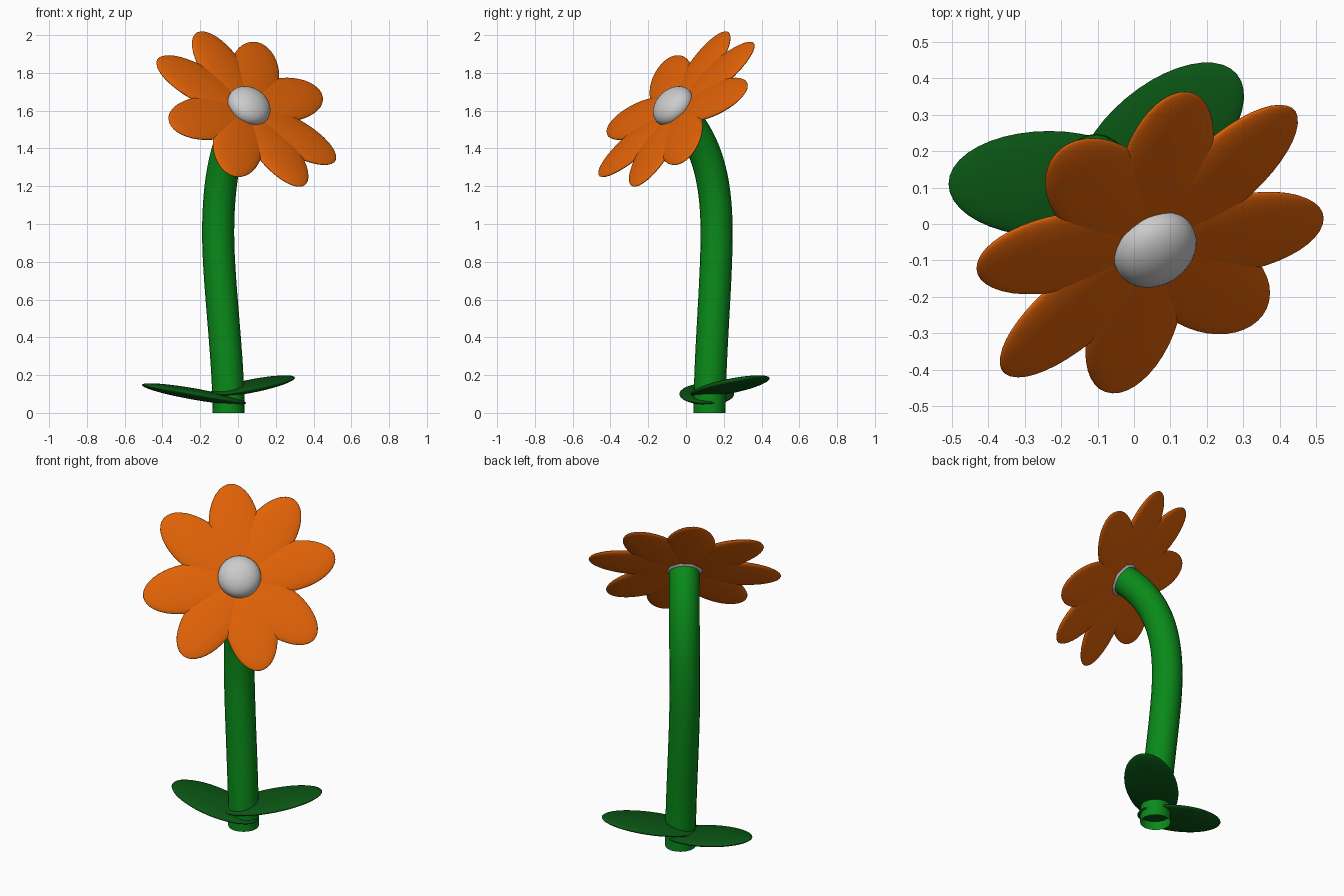
import bpy, math
from mathutils import Vector, Matrix

if "Cube" in bpy.data.objects:
    bpy.data.objects.remove(bpy.data.objects["Cube"])


def material(name, rgb):
    m = bpy.data.materials.new(name)
    m.diffuse_color = (*rgb, 1)
    m.use_nodes = True
    m.node_tree.nodes["Principled BSDF"].inputs["Base Color"].default_value = m.diffuse_color
    return m


orange = material("orange", (0.74, 0.12, 0.002))
stem_green = material("stem_green", (0.003, 0.25, 0.01))
leaf_green = material("leaf_green", (0.003, 0.09, 0.007))


def ellipsoid(name, center, along, normal, size, mat=None):
    """Smooth ellipsoid: size is (half length, half width, half thickness)."""
    bpy.ops.mesh.primitive_uv_sphere_add(segments=40, ring_count=20)
    ob = bpy.context.object
    ob.name = name
    z = Vector(normal).normalized()
    x = Vector(along)
    x = (x - z * x.dot(z)).normalized()
    y = z.cross(x)
    rot = Matrix((x, y, z)).transposed().to_4x4()
    ob.matrix_world = Matrix.Translation(center) @ rot @ Matrix.Diagonal((*size, 1))
    bpy.ops.object.shade_smooth()
    if mat:
        ob.data.materials.append(mat)
    return ob


# Flower head frame: facing direction, up and sideways directions in its plane
head = Vector((0.045, -0.05, 1.605))
face = Vector((0.43, -0.63, 0.645)).normalized()
up = (Vector((0, 0, 1)) - face * face.z).normalized()
side = up.cross(face)

# Petals, clockwise from the top as seen from the front of the flower
for i, degrees in enumerate((-6, 33, 76, 130, 167, 214, 258, 309)):
    a = math.radians(degrees)
    out = up * math.cos(a) + side * math.sin(a)
    ellipsoid(f"petal_{i + 1}", head + out * 0.285, out, face, (0.26, 0.142, 0.027), orange)

# Flower centre
ellipsoid("flower_center", head + face * 0.03, up, face, (0.12, 0.12, 0.08))

# Stem: open tube through three bezier points, starting vertical
curve = bpy.data.curves.new("stem", "CURVE")
curve.dimensions = "3D"
curve.bevel_depth = 0.085
curve.bevel_resolution = 8
curve.resolution_u = 24
spline = curve.splines.new("BEZIER")
path = [((-0.05, 0.125, 0), (0, 0, 0.3)),
        ((-0.105, 0.162, 0.95), (0.0, 0.0, 0.26)),
        (head - face * 0.02, face * 0.25)]
spline.bezier_points.add(len(path) - 1)
for p, (co, reach) in zip(spline.bezier_points, path):
    co, reach = Vector(co), Vector(reach)
    p.handle_left_type = p.handle_right_type = "FREE"
    p.co = co
    p.handle_left, p.handle_right = co - reach, co + reach
curve.materials.append(stem_green)
stem = bpy.data.objects.new("stem", curve)
bpy.context.collection.objects.link(stem)

# Leaves: tilted flat ellipsoids
tilt = math.radians(10)
for name, center, heading in (("leaf_left", (-0.233, 0.11, 0.1), 180),
                              ("leaf_right", (0.071, 0.234, 0.142), 40)):
    h = math.radians(heading)
    flat = Vector((math.cos(h), math.sin(h), 0))
    along = flat * math.cos(tilt) + Vector((0, 0, math.sin(tilt)))
    normal = Vector((0, 0, math.cos(tilt))) - flat * math.sin(tilt)
    ellipsoid(name, center, along, normal, (0.28, 0.145, 0.03), leaf_green)
